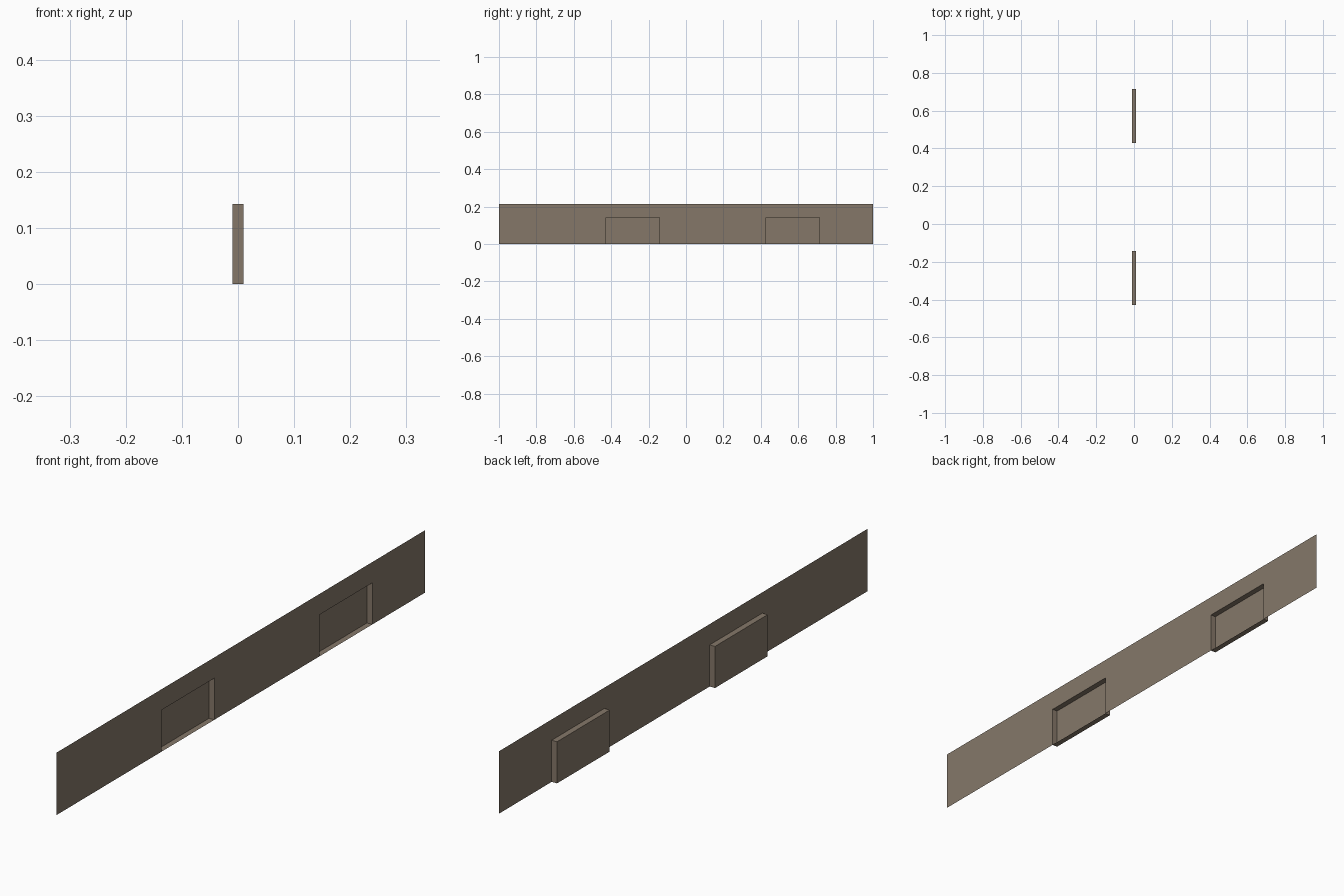
import bpy, bmesh

if "Cube" in bpy.data.objects:
    bpy.data.objects.remove(bpy.data.objects["Cube"])

# Dimensions
FRONT, BACK = 0.01, -0.01
TOP, POCKET_TOP = 0.2143, 0.1429
Y_CUTS = [-1.0, -0.4286, -0.1429, 0.4286, 0.7143, 1.0]
POCKETS = (1, 3)  # columns of the sheet that are pushed back

mat = bpy.data.materials.new("taupe brown")
mat.diffuse_color = (0.235, 0.187, 0.141, 1.0)
mat.use_nodes = True
mat.node_tree.nodes["Principled BSDF"].inputs["Base Color"].default_value = mat.diffuse_color


def make_object(name, quads):
    """Build one open-surface part from a list of quads."""
    bm = bmesh.new()
    for q in quads:
        bm.faces.new([bm.verts.new(p) for p in q])
    bmesh.ops.remove_doubles(bm, verts=bm.verts, dist=1e-5)
    mesh = bpy.data.meshes.new(name)
    bm.to_mesh(mesh)
    bm.free()
    mesh.materials.append(mat)
    obj = bpy.data.objects.new(name, mesh)
    bpy.context.collection.objects.link(obj)


def panel(x, y0, y1, z0, z1):
    """Upright rectangle facing +x."""
    return [(x, y0, z0), (x, y1, z0), (x, y1, z1), (x, y0, z1)]


# Thin upright sheet with two openings along its lower edge
sheet = []
for i, (y0, y1) in enumerate(zip(Y_CUTS, Y_CUTS[1:])):
    sheet.append(panel(FRONT, y0, y1, POCKET_TOP, TOP))
    if i not in POCKETS:
        sheet.append(panel(FRONT, y0, y1, 0, POCKET_TOP))
make_object("wall_sheet", sheet)

# Recessed pockets: back panel plus four inward-facing walls
for n, i in enumerate(POCKETS, 1):
    back = panel(BACK, Y_CUTS[i], Y_CUTS[i + 1], 0, POCKET_TOP)
    front = panel(FRONT, Y_CUTS[i], Y_CUTS[i + 1], 0, POCKET_TOP)
    walls = [[front[k], front[(k + 1) % 4], back[(k + 1) % 4], back[k]]
             for k in range(4)]
    make_object(f"recess_{n}", [back] + walls)
